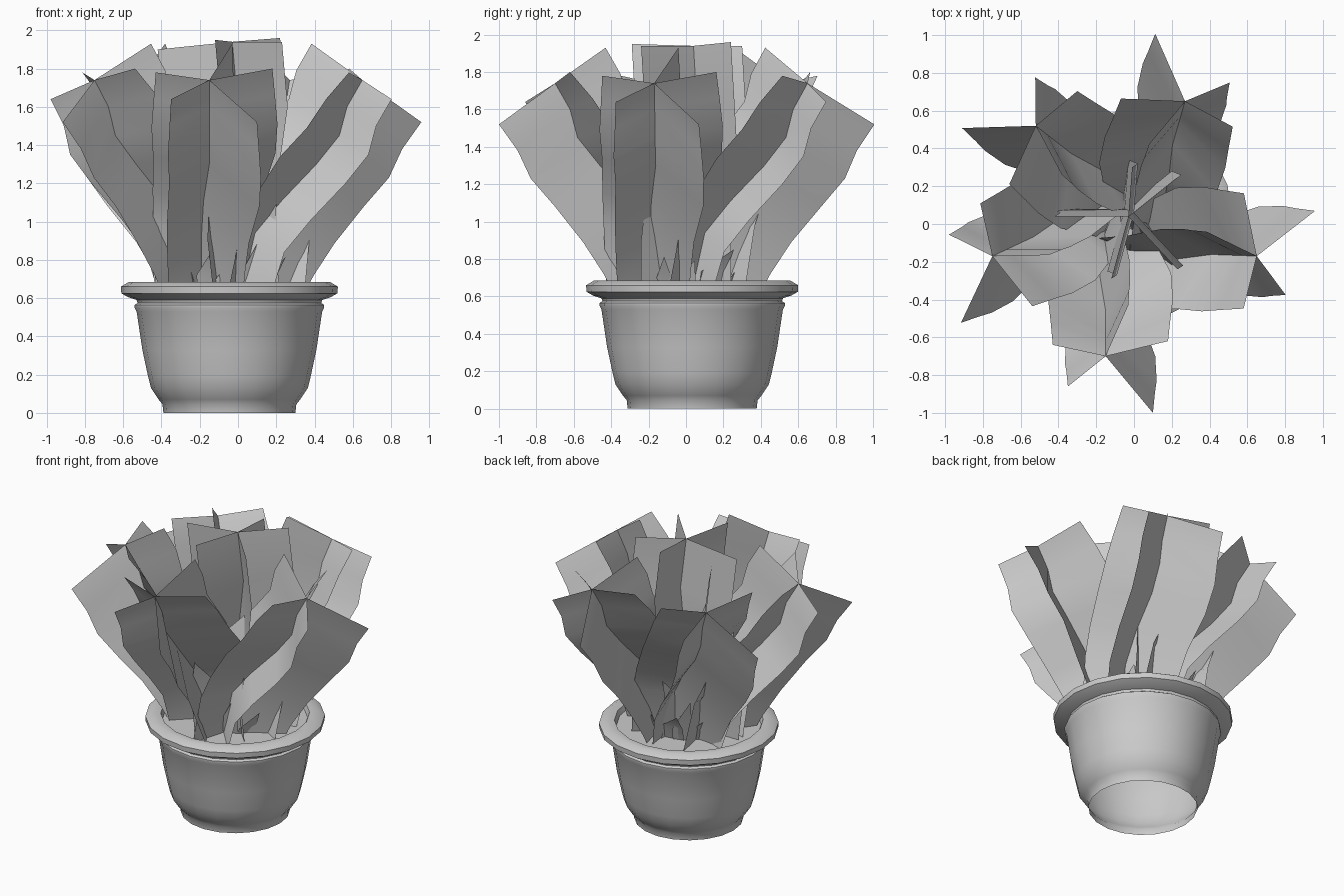
import bpy, bmesh, math, random
from math import cos, sin, radians
from mathutils import Vector

cube = bpy.data.objects.get("Cube")
if cube:
    bpy.data.objects.remove(cube, do_unlink=True)

grey = bpy.data.materials.new("light_grey")
grey.use_nodes = True
COLOUR = (0.6, 0.6, 0.6, 1)
grey.diffuse_color = COLOUR
grey.node_tree.nodes["Principled BSDF"].inputs["Base Color"].default_value = COLOUR


def finish(name, bm, angle):
    mesh = bpy.data.meshes.new(name)
    bm.to_mesh(mesh)
    bm.free()
    obj = bpy.data.objects.new(name, mesh)
    bpy.context.collection.objects.link(obj)
    mesh.materials.append(grey)
    bpy.ops.object.select_all(action='DESELECT')
    obj.select_set(True)
    bpy.context.view_layer.objects.active = obj
    bpy.ops.object.shade_smooth_by_angle(angle=radians(angle))


def lathe(name, profile, centre, sides=20):
    bm = bmesh.new()
    verts = [bm.verts.new((r, 0, z)) for r, z in profile]
    edges = [bm.edges.new(pair) for pair in zip(verts, verts[1:])]
    bmesh.ops.spin(bm, geom=verts + edges, cent=(0, 0, 0), axis=(0, 0, 1),
                   angle=math.tau, steps=sides, use_duplicate=False)
    bmesh.ops.remove_doubles(bm, verts=bm.verts, dist=0.0005)
    bmesh.ops.recalc_face_normals(bm, faces=bm.faces)
    bmesh.ops.translate(bm, verts=bm.verts, vec=centre)
    finish(name, bm, 45)


def add_strip(bm, inner, outer):
    # a leaf blade between two edge lines, both ending in the soil
    inner[-1].z = outer[-1].z = FLOOR
    rows = [(bm.verts.new(p), bm.verts.new(q)) for p, q in zip(inner, outer)]
    for (a, b), (c, d) in zip(rows, rows[1:]):
        bm.faces.new((a, b, d, c))


# Pot, open underneath, with foot, collar and flared rim, and the soil in it
FLOOR = 0.55
POT = Vector((-0.045, 0.033, 0))
lathe("pot", [(0.345, 0), (0.35, 0.045), (0.37, 0.07),
              (0.41, 0.13), (0.425, 0.19), (0.455, 0.33), (0.485, 0.53),
              (0.495, 0.55), (0.495, 0.565), (0.48, 0.575), (0.485, 0.59),
              (0.53, 0.605), (0.565, 0.625), (0.567, 0.66), (0.525, 0.685),
              (0.47, 0.68), (0.455, 0.64)], POT)
lathe("soil", [(0.46, 0.645), (0, 0.645)], POT)

# Outer leaf bundles: blades fan out from one bent spine
# spine rows as outward, sideways, up, width factor, curl
BEND = [(0, 0, 0, 1, 0), (-0.08, 0, -0.14, 1.04, -0.04), (-0.12, 0, -0.29, 1.08, -0.1),
        (-0.24, 0, -0.44, 1.05, -0.12), (-0.42, -0.03, -0.63, 0.95, -0.06),
        (-0.56, -0.04, -0.8, 0.9, 0), (-0.65, -0.04, -1.19, 0.85, 0)]
# blade offsets as outward, sideways, up, share of the curl
BLADES = [(-0.06, -0.28, 0.04, 1), (-0.08, 0.33, 0.06, 1), (0.3, 0.25, -0.22, 0.5),
          (0.16, -0.2, -0.1, 0), (-0.27, 0.12, 0.19, 0)]
BUNDLES = {"front_leaves": (-0.15, -0.70, -90), "left_leaves": (0.65, -0.17, -2),
           "back_left_leaves": (0.27, 0.65, 74), "back_right_leaves": (-0.52, 0.52, 142),
           "right_leaves": (-0.75, -0.17, 205)}
for name, (x, y, turn) in BUNDLES.items():
    out = Vector((cos(radians(turn)), sin(radians(turn)), 0))
    side = Vector((-out.y, out.x, 0))
    up = Vector((0, 0, 1))
    tip = Vector((x, y, 1.74))
    bm = bmesh.new()
    for o, s, u, share in BLADES:
        spine = [tip + out * r + side * t + up * z for r, t, z, w, c in BEND]
        edge = [p + out * (o + c * share) + side * (s * w) + up * u
                for p, (r, t, z, w, c) in zip(spine, BEND)]
        add_strip(bm, spine, edge)
    finish(name, bm, 40)

# Upright bundle in the middle
bm = bmesh.new()
for o in [(0.25, 0.2, 0.02), (0.26, -0.28, 0), (-0.09, -0.33, 0.01),
          (-0.39, 0, -0.04), (0.02, 0.26, 0)]:
    spine = [Vector((-0.03 + dx, 0.04 + dy, z)) for dx, dy, z in
             ((0, 0, 1.94), (0.03, 0.02, 1.6), (-0.02, 0.04, 1.25), (-0.04, 0, 0.9), (0, 0, FLOOR))]
    add_strip(bm, spine, [p + Vector(o) for p in spine])
finish("middle_leaves", bm, 40)

# Short pointed shoots near the soil
random.seed(4)
bm = bmesh.new()
for i in range(12):
    a = math.tau * i / 12 + random.uniform(-0.2, 0.2)
    out = Vector((cos(a), sin(a), 0))
    side = Vector((-out.y, out.x, 0)) * random.uniform(0.04, 0.08)
    root = POT + out * 0.2 + Vector((0, 0, FLOOR))
    mid = root + out * 0.05 + Vector((0, 0, random.uniform(0.12, 0.2)))
    top = mid + out * random.uniform(0.03, 0.1) + Vector((0, 0, random.uniform(0.08, 0.25)))
    r1, r2, m1, m2, t = [bm.verts.new(p) for p in
                         (root - side, root + side, mid - side, mid + side, top + side)]
    bm.faces.new((r1, r2, m2, m1))
    bm.faces.new((m1, m2, t))
finish("shoots", bm, 40)
